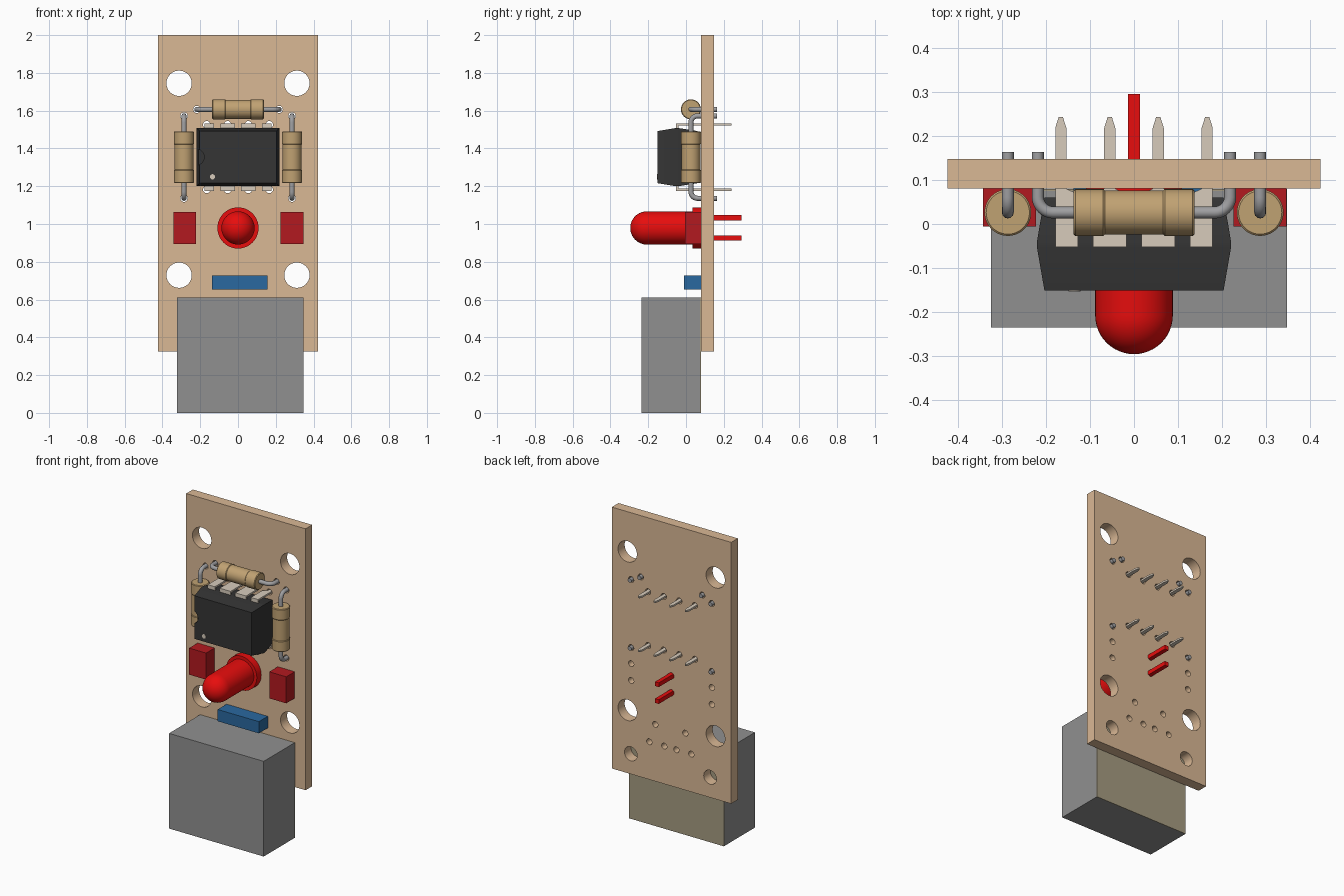
import bpy, bmesh
from math import sin, cos, pi
from mathutils import Matrix

if "Cube" in bpy.data.objects:
    bpy.data.objects.remove(bpy.data.objects["Cube"])


def mat(name, rgb):
    m = bpy.data.materials.new(name)
    m.diffuse_color = (*rgb, 1)
    m.use_nodes = True
    m.node_tree.nodes["Principled BSDF"].inputs["Base Color"].default_value = m.diffuse_color
    return m


TAN = mat("board_tan", (0.70, 0.48, 0.30))
RED = mat("lamp_red", (0.80, 0.004, 0.004))
DARK_RED = mat("block_red", (0.45, 0.01, 0.014))
BEIGE = mat("resistor_beige", (0.53, 0.36, 0.17))
BLACK = mat("chip_black", (0.035, 0.035, 0.035))
BLUE = mat("block_blue", (0.023, 0.14, 0.35))
PIN = mat("pin_metal", (0.68, 0.60, 0.50))
GREY = mat("plain_grey", (0.28, 0.28, 0.28))
STEEL = mat("lead_grey", (0.35, 0.35, 0.36))
OLIVE = mat("plate_beige", (0.38, 0.33, 0.22))


def add(name, data, m):
    ob = bpy.data.objects.new(name, data)
    bpy.context.collection.objects.link(ob)
    data.materials.clear()
    data.materials.append(m)
    return ob


def finish(name, bm, m):
    bmesh.ops.remove_doubles(bm, verts=bm.verts, dist=1e-5)
    bmesh.ops.recalc_face_normals(bm, faces=bm.faces)
    me = bpy.data.meshes.new(name)
    bm.to_mesh(me)
    bm.free()
    return add(name, me, m)


def bake(ob, m):
    """Replace a curve or modified object by its evaluated mesh."""
    name = ob.name
    bpy.context.view_layer.update()
    me = bpy.data.meshes.new_from_object(ob.evaluated_get(bpy.context.evaluated_depsgraph_get()))
    me.transform(ob.matrix_world)
    bpy.data.objects.remove(ob)
    bm = bmesh.new()
    bm.from_mesh(me)
    return finish(name, bm, m)


def loft(name, rings, m):
    """Skin a stack of closed point rings and cap both ends."""
    bm = bmesh.new()
    rs = [[bm.verts.new(p) for p in ring] for ring in rings]
    n = len(rs[0])
    for a, b in zip(rs, rs[1:]):
        for i in range(n):
            j = (i + 1) % n
            bm.faces.new((a[i], a[j], b[j], b[i]))
    bm.faces.new(rs[0])
    bm.faces.new(rs[-1])
    return finish(name, bm, m)


def box(name, x, y, z, m):
    ring = lambda h: [(x[0], y[0], h), (x[1], y[0], h), (x[1], y[1], h), (x[0], y[1], h)]
    return loft(name, [ring(z[0]), ring(z[1])], m)


def lathe(name, profile, m, rot, n=40):
    bm = bmesh.new()
    vs = [bm.verts.new((r, 0, h)) for r, h in profile]
    es = [bm.edges.new(p) for p in zip(vs, vs[1:])]
    bmesh.ops.spin(bm, geom=vs + es, cent=(0, 0, 0), axis=(0, 0, 1), angle=2 * pi, steps=n)
    ob = finish(name, bm, m)
    ob.data.transform(rot)
    return ob


FRONT = Matrix.Rotation(pi / 2, 4, 'X')   # local z -> -y, local y -> z
SIDE = Matrix.Rotation(pi / 2, 4, 'Y')    # local z -> x
CZ, LED_Z, SPAN = 1.354, 0.979, 0.218
PITCH = [-0.166, -0.055, 0.055, 0.166]

# board: filled outline with mounting, lead and connector holes
holes = [(s * 0.312, z, 0.067) for s in (-1, 1) for z in (1.745, 0.729)]
holes += [(0.2885, 0.455, 0.045), (-0.2735, 0.455, 0.045)]
small = [(s * SPAN, 1.607) for s in (-1, 1)]
small += [(s * 0.286, z) for s in (-1, 1) for z in (CZ - SPAN, CZ + SPAN, 1.033, 0.925)]
small += [(x, CZ + s * 0.172) for x in PITCH for s in (-1, 1)]
small += [(0, LED_Z - 0.054), (0, LED_Z + 0.054), (0.115, 0.69), (-0.098, 0.69)]
small += [(0.0085 + x, 0.567) for x in (-0.149, -0.043, 0.043, 0.149)]
holes += [(x, z, 0.019) for x, z in small]
cu = bpy.data.curves.new("board", 'CURVE')
cu.dimensions, cu.fill_mode, cu.extrude = '2D', 'BOTH', 0.0335
loops = [[(-0.423, 0.325), (0.423, 0.325), (0.423, 2), (-0.423, 2)]]
for x, z, r in holes:
    n = 40 if r > 0.03 else 20
    loops.append([(x + r * cos(2 * pi * i / n), z + r * sin(2 * pi * i / n)) for i in range(n)])
for loop in loops:
    sp = cu.splines.new('POLY')
    sp.points.add(len(loop) - 1)
    for p, (x, z) in zip(sp.points, loop):
        p.co = (x, z, 0, 1)
    sp.use_cyclic_u = True
board = add("board", cu, TAN)
board.matrix_world = Matrix.Translation((0, 0.1135, 0)) @ FRONT
bake(board, TAN)

# resistors: turned body plus a bent wire lead, shared by three places
body = lathe("resistor_body_top", [(0, -0.137), (0.049, -0.137), (0.053, -0.133), (0.053, -0.07),
             (0.050, -0.066), (0.050, 0.066), (0.053, 0.07), (0.053, 0.133), (0.049, 0.137), (0, 0.137)],
             BEIGE, SIDE)
R = 0.035
arc = [(SPAN - R + R * sin(a), R - R * cos(a)) for a in [pi / 2 * i / 8 for i in range(9)]]
half = arc + [(SPAN, 0.137)]
path = [(-x, y) for x, y in reversed(half)] + half
cu = bpy.data.curves.new("resistor_lead_top", 'CURVE')
cu.dimensions, cu.bevel_depth, cu.bevel_resolution, cu.use_fill_caps = '3D', 0.0135, 4, True
sp = cu.splines.new('POLY')
sp.points.add(len(path) - 1)
for p, (x, y) in zip(sp.points, path):
    p.co = (x, y, 0, 1)
lead = bake(add("resistor_lead_top", cu, STEEL), STEEL)
for ob, kind in ((body, "body"), (lead, "lead")):
    for side, x in (("left", -0.286), ("right", 0.286)):
        c = ob.copy()
        c.name = f"resistor_{kind}_{side}"
        bpy.context.collection.objects.link(c)
        c.matrix_world = Matrix.Translation((x, 0.026, CZ)) @ SIDE
    ob.location = (0, 0.026, 1.607)

# chip body with tapered faces and an end notch
rings = []
for y, w, h in ((-0.151, 0.203, 0.138), (-0.053, 0.220, 0.154), (-0.040, 0.220, 0.154), (0.06, 0.203, 0.138)):
    rings.append([(-w, y, CZ - h), (w, y, CZ - h), (w, y, CZ + h), (-w, y, CZ + h)])
chip = loft("chip_body", rings, BLACK)
cut = lathe("notch_cutter", [(0, 0.11), (0.043, 0.11), (0.043, 0.25), (0, 0.25)], BLACK, FRONT, 32)
cut.location = (-0.222, 0, CZ)
cut.hide_render = True
mod = chip.modifiers.new("notch", 'BOOLEAN')
mod.object, mod.solver = cut, 'EXACT'
bake(chip, BLACK)
bpy.data.objects.remove(cut)
dot = lathe("chip_dot", [(0, 0.14), (0.014, 0.14), (0.014, 0.1525), (0, 0.1525)], PIN, FRONT, 24)
dot.location = (-0.135, 0, 1.25)

# chip pins: shoulder plus a blade that narrows to a point
for i, x in enumerate(PITCH):
    wl = 0.0125 if i == 0 else 0.0385
    wr = 0.0125 if i == 3 else 0.0385
    t = 0.0125
    outline = [(-wl, -0.052), (wr, -0.052), (wr, 0.068), (t, 0.08), (t, 0.218),
               (0.005, 0.242), (-0.005, 0.242), (-t, 0.218), (-t, 0.08), (-wl, 0.068)]
    for s, row in ((1, "upper"), (-1, "lower")):
        loft(f"chip_pin_{row}_{i + 1}",
             [[(x + u, v, CZ + s * h) for u, v in outline] for h in (0.167, 0.178)], PIN)
        box(f"chip_pin_shoulder_{row}_{i + 1}", (x - wl, x + wr), (-0.052, -0.041),
            sorted((CZ + s * 0.14, CZ + s * 0.168)), PIN)

# lamp with flange, dome and two square legs
dome = [(0.088 * cos(pi / 2 * i / 12), 0.207 + 0.088 * sin(pi / 2 * i / 12)) for i in range(12)]
lamp = lathe("lamp", [(0, -0.08), (0.109, -0.08), (0.109, -0.035), (0.088, -0.035)]
             + dome + [(0, 0.295)], RED, FRONT, 48)
lamp.location.z = LED_Z
for s, n in ((1, "upper"), (-1, "lower")):
    z = LED_Z + s * 0.054
    box("lamp_leg_" + n, (-0.0135, 0.0135), (0.07, 0.295), (z - 0.0135, z + 0.0135), RED)

# block components and edge connector
box("red_block_left", (-0.342, -0.222), (-0.006, 0.08), (0.894, 1.064), DARK_RED)
box("red_block_right", (0.226, 0.346), (-0.006, 0.08), (0.894, 1.064), DARK_RED)
box("blue_block", (-0.137, 0.155), (-0.01, 0.08), (0.652, 0.727), BLUE)
box("connector_shell", (-0.324, 0.347), (-0.235, 0.075), (0, 0.61), GREY)
box("connector_back_plate", (-0.324, 0.347), (0.075, 0.0795), (0, 0.61), OLIVE)

# smooth round parts while keeping hard edges
for ob in bpy.context.scene.objects:
    ob.select_set(True)
    bpy.context.view_layer.objects.active = ob
bpy.ops.object.shade_smooth_by_angle(angle=0.6)
